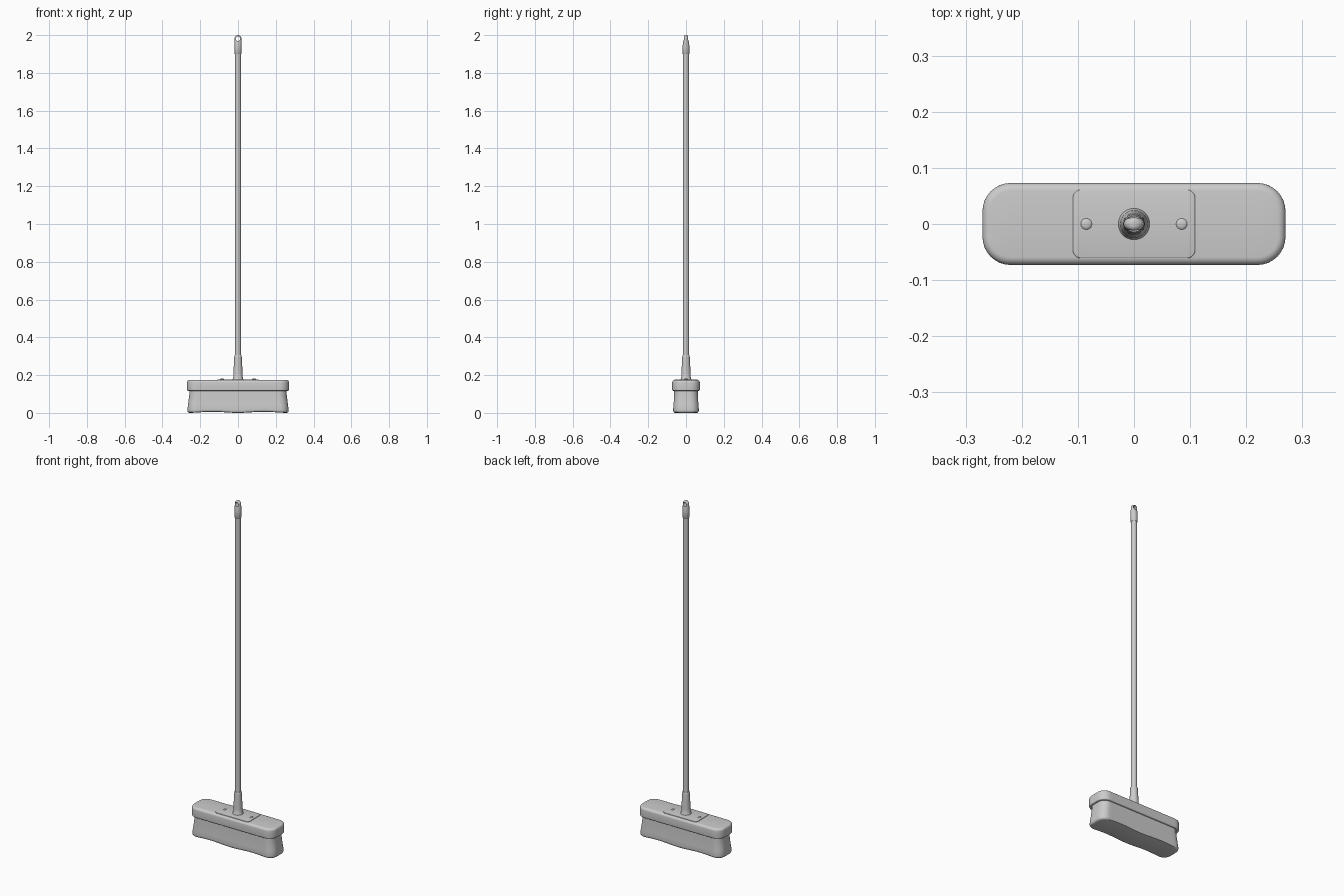
import bpy, bmesh, math

if "Cube" in bpy.data.objects:
    bpy.data.objects.remove(bpy.data.objects["Cube"])


def finish(name, bm, angle=40):
    bmesh.ops.recalc_face_normals(bm, faces=bm.faces)
    me = bpy.data.meshes.new(name)
    bm.to_mesh(me)
    bm.free()
    ob = bpy.data.objects.new(name, me)
    bpy.context.collection.objects.link(ob)
    bpy.ops.object.select_all(action='DESELECT')
    ob.select_set(True)
    bpy.context.view_layer.objects.active = ob
    bpy.ops.object.shade_smooth_by_angle(angle=math.radians(angle))
    return ob


def rounded_rect(hx, hy, r, arc=8, span=28):
    # half outline from +x to -x, then its mirror image back again
    half = [(hx - r + r * math.cos(a), hy - r + r * math.sin(a))
            for a in (i * math.pi / 2 / arc for i in range(arc + 1))]
    left = [(-x, y) for x, y in reversed(half)]
    mid = [((hx - r) * (1 - 2 * i / span), hy) for i in range(1, span)]
    top = half + mid + left
    return top + [(x, -y) for x, y in reversed(top)]


def ellipse(rx, ry, n=32):
    return [(rx * math.cos((i + .5) * math.tau / n), ry * math.sin((i + .5) * math.tau / n)) for i in range(n)]


def loft(name, rings, lift=None, angle=40):
    # rings: (outline, z) pairs; end caps are strips across y
    bm = bmesh.new()
    loops = []
    for pts, z in rings:
        loops.append([bm.verts.new((x, y, z + (lift(x, z) if lift else 0))) for x, y in pts])
    n = len(loops[0])
    for a, b in zip(loops, loops[1:]):
        for i in range(n):
            j = (i + 1) % n
            bm.faces.new((a[i], a[j], b[j], b[i]))
    for lp in (loops[0], loops[-1]):
        for k in range(n // 2 - 1):
            bm.faces.new((lp[k], lp[k + 1], lp[n - 2 - k], lp[n - 1 - k]))
    return finish(name, bm, angle)


# Head block with softened edges
def softened(hx, hy, r, z0, z1, b0, b1, steps=5):
    rings = []
    for i in range(steps + 1):
        a = i / steps * math.pi / 2
        d = b0 * (1 - math.sin(a))
        rings.append((rounded_rect(hx - d, hy - d, r - d), z0 + b0 * (1 - math.cos(a))))
    for i in range(steps + 1):
        a = i / steps * math.pi / 2
        d = b1 * (1 - math.cos(a))
        rings.append((rounded_rect(hx - d, hy - d, r - d), z1 - b1 * (1 - math.sin(a))))
    return rings


loft("head_block", softened(0.27, 0.073, 0.05, 0.117, 0.175, 0.006, 0.014))


# Bristle mass, flared downwards with a wavy underside
def wave(x, z):
    w = max(0, 1 - z / 0.06)
    return w * 0.006 * (0.5 - 0.5 * math.cos(x / 0.27 * math.tau)) if abs(x) < 0.27 else 0


profile = [(0.254, 0.059, 0.003), (0.265, 0.067, 0.0), (0.2675, 0.069, 0.0)]
bristle_rings = [(0.256, 0.057, 0.0), (0.263, 0.064, 0.002), (0.267, 0.067, 0.007), (0.268, 0.068, 0.014),
                 (0.265, 0.066, 0.04), (0.261, 0.064, 0.07), (0.258, 0.063, 0.095), (0.257, 0.062, 0.122)]
loft("bristles", [(rounded_rect(hx, hy, 0.044), z) for hx, hy, z in bristle_rings], wave)

# Mounting plate and its screws
loft("mounting_plate", softened(0.109, 0.061, 0.015, 0.170, 0.178, 0.001, 0.002, 3))
for side, sx in (("left", -0.085), ("right", 0.085)):
    loft("screw_" + side, [([(x + sx, y) for x, y in ellipse(r, r, 20)], z) for r, z in
                           ((0.010, 0.175), (0.010, 0.179), (0.008, 0.181), (0.004, 0.182))])

# Tapered socket
loft("socket", [(ellipse(r, r), z) for r, z in
                ((0.028, 0.172), (0.028, 0.180), (0.0255, 0.184), (0.0245, 0.21), (0.020, 0.295),
                 (0.0195, 0.303), (0.018, 0.306))])

# Pole
loft("pole", [(ellipse(0.016, 0.016), z) for z in (0.18, 1.94)])

# Hanging cap: round below, flattened and rounded on top, with a hole
cap_rings = [(0.0165, 0.0165, 1.900), (0.018, 0.018, 1.902), (0.0185, 0.018, 1.94),
             (0.0185, 0.0165, 1.958), (0.0185, 0.014, 1.970), (0.0185, 0.013, 1.981)]
for i in range(1, 8):
    a = math.radians(i * 12)
    cap_rings.append((0.0185 * math.cos(a), 0.013 * math.cos(a) ** 0.5, 1.9815 + 0.0185 * math.sin(a)))
cap_rings.append((0.0005, 0.003, 2.0))
cap = loft("hanging_cap", [(ellipse(rx, ry), z) for rx, ry, z in cap_rings])

bpy.ops.mesh.primitive_cylinder_add(vertices=24, radius=0.012, depth=0.1,
                                    location=(0, 0, 1.981), rotation=(math.pi / 2, 0, 0))
cutter = bpy.context.object
cutter.name = "hole_cutter"
cutter.hide_render = True
mod = cap.modifiers.new("hole", 'BOOLEAN')
mod.operation, mod.solver, mod.object = 'DIFFERENCE', 'EXACT', cutter
bpy.ops.object.select_all(action='DESELECT')
cap.select_set(True)
bpy.context.view_layer.objects.active = cap
bpy.ops.object.modifier_apply(modifier=mod.name)
bpy.data.objects.remove(cutter)
bpy.ops.object.shade_smooth_by_angle(angle=math.radians(40))
